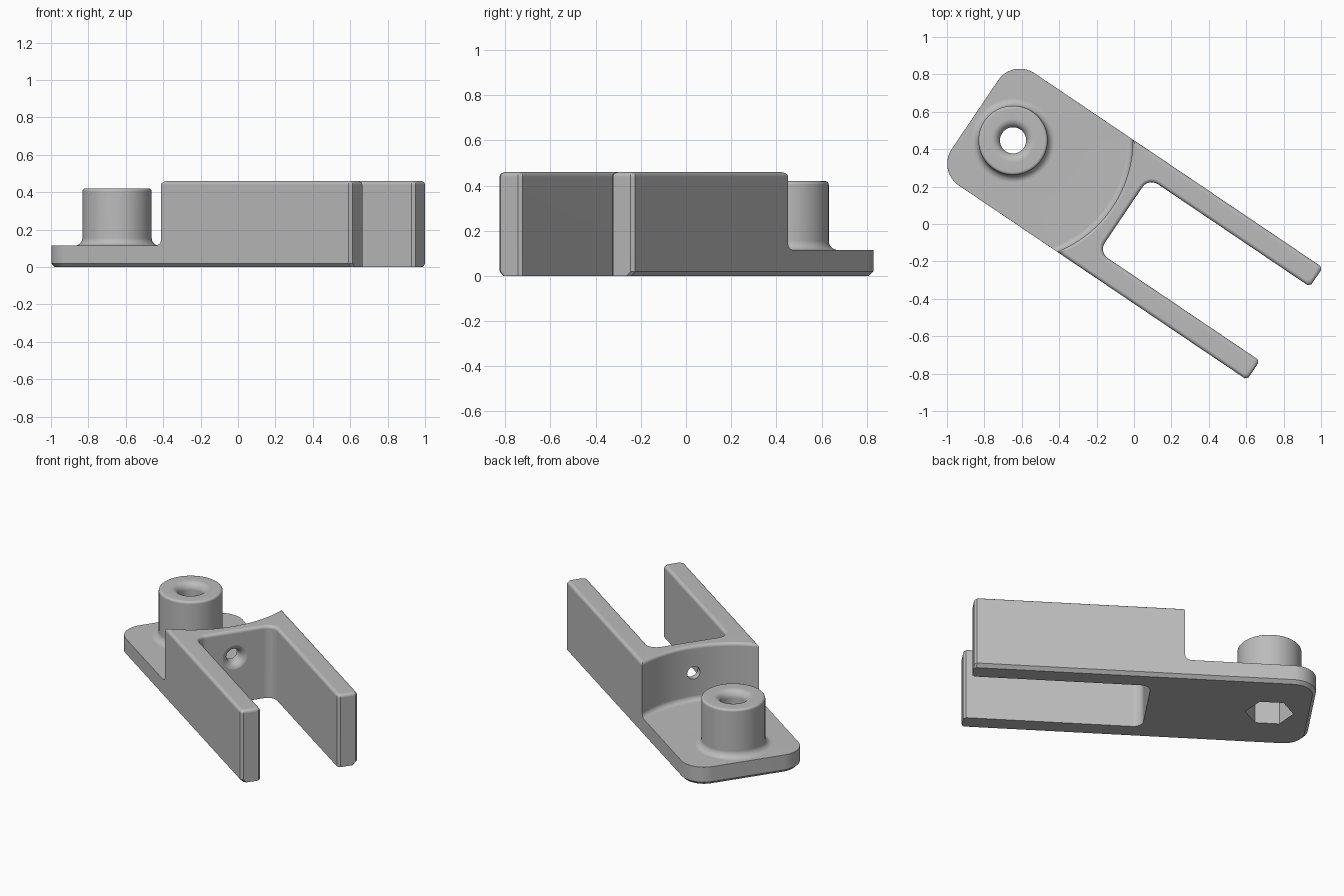
import bpy, bmesh
from math import cos, sin, pi, radians
from mathutils import Matrix, Vector

cube = bpy.data.objects.get("Cube")
if cube:
    bpy.data.objects.remove(cube, do_unlink=True)

# Main sizes, in a frame whose x axis runs along the arms
TIP, REAR, HALF_W, SLOT_HALF, SLOT_END = 0.967, -1.032, 0.362, 0.239, -0.073
CORNER_R, SLOT_R, TIP_C = 0.14, 0.06, 0.015
TOP, PLATE, BOSS_TOP, BOSS_X = 0.46, 0.115, 0.42, -0.786


def arc(cx, cy, r, a0, a1, n=8):
    return [(cx + r * cos(radians(a0 + (a1 - a0) * i / n)),
             cy + r * sin(radians(a0 + (a1 - a0) * i / n))) for i in range(n + 1)]


def fork_outline(d, s):
    """Plan outline: d insets the outside, s insets the slot and arm tips."""
    t, w, h, c = TIP - s, HALF_W - d, SLOT_HALF + s, TIP_C
    x, y = SLOT_END + SLOT_R, SLOT_HALF - SLOT_R
    rx, ry = REAR + CORNER_R, HALF_W - CORNER_R
    pts = [(t - c, -w), (t, -w + c), (t, -h - c), (t - c, -h)]
    pts += arc(x, -y, SLOT_R + s, 270, 180) + arc(x, y, SLOT_R + s, 180, 90)
    pts += [(t - c, h), (t, h + c), (t, w - c), (t - c, w)]
    pts += arc(rx, ry, CORNER_R - d, 90, 180, 12)
    pts += arc(rx, -ry, CORNER_R - d, 180, 270, 12)
    return pts


def finish(bm, name):
    bmesh.ops.remove_doubles(bm, verts=bm.verts, dist=1e-5)
    bmesh.ops.recalc_face_normals(bm, faces=bm.faces)
    me = bpy.data.meshes.new(name)
    bm.to_mesh(me)
    bm.free()
    ob = bpy.data.objects.new(name, me)
    bpy.context.collection.objects.link(ob)
    return ob


def bridge(bm, a, b):
    for i in range(len(a)):
        j = (i + 1) % len(a)
        vs = list(dict.fromkeys((a[i], a[j], b[j], b[i])))
        if len(vs) > 2:
            bm.faces.new(vs)


def lathe(name, profile, steps, matrix):
    """Solid of revolution; the profile starts and ends on the axis."""
    bm = bmesh.new()
    rings = []
    for r, z in profile:
        if r == 0:
            rings.append([bm.verts.new((0, 0, z))] * steps)
        else:
            rings.append([bm.verts.new((r * cos(2 * pi * k / steps),
                                        r * sin(2 * pi * k / steps), z)) for k in range(steps)])
    for a, b in zip(rings, rings[1:]):
        bridge(bm, a, b)
    bm.transform(matrix)
    ob = finish(bm, name)
    ob.hide_render = True
    return ob


# Forked body: stacked outlines with a chamfered base and rounded top
bm = bmesh.new()
e = 0.02
layers = [(0, e, 0), (e, 0, 0), (TOP - e, 0, 0)]
layers += [(TOP - e + e * sin(a), e - e * cos(a), e - e * cos(a))
           for a in (pi / 8, pi / 4, 3 * pi / 8, pi / 2)]
rings = [[bm.verts.new((x, y, z)) for x, y in fork_outline(d, s)] for z, d, s in layers]
for lo, hi in zip(rings, rings[1:]):
    bridge(bm, lo, hi)
bm.faces.new(rings[0])
bm.faces.new(rings[-1])
body = finish(bm, "forked_bracket")

# Cutter that leaves the boss, its flared bore and the curved wall
R = 0.64
profile = [(0, -0.1), (0.07, -0.1)]
profile += arc(0.115, BOSS_TOP - 0.045, 0.045, 180, 90, 6)
profile += arc(0.17, BOSS_TOP - 0.015, 0.015, 90, 0, 3)
profile += arc(0.225, PLATE + 0.04, 0.04, 180, 270, 6)
profile += arc(R - 0.03, PLATE + 0.03, 0.03, 270, 360, 5)
profile += arc(R + e, TOP - e + 0.001, e, 180, 90, 4)
profile += [(R + e, 0.6), (0, 0.6)]
at_boss = Matrix.Translation((BOSS_X, 0, 0))
cutters = [lathe("boss_cutter", profile, 96, at_boss)]

# Hexagonal nut pocket under the boss
cutters.append(lathe("nut_pocket_cutter",
                     [(0, -0.1), (0.14, -0.1), (0.14, 0.2), (0, 0.2)], 6, at_boss))

# Flared screw hole through the wall at the slot's end
hole = [(0, -0.25), (0.04, -0.25)]
hole += arc(0.085, SLOT_END - 0.044, 0.045, 180, 90, 6)
hole += [(0.085, 0.05), (0, 0.05)]
along_arms = Matrix.Translation((0, 0, 0.29)) @ Matrix.Rotation(pi / 2, 4, 'Y')
cutters.append(lathe("screw_hole_cutter", hole, 32, along_arms))

for c in cutters:
    mod = body.modifiers.new(c.name, 'BOOLEAN')
    mod.operation, mod.solver, mod.object = 'DIFFERENCE', 'EXACT', c
bpy.context.view_layer.update()
cut = bpy.data.meshes.new_from_object(body.evaluated_get(bpy.context.evaluated_depsgraph_get()))
body.modifiers.clear()
body.data = cut
for c in cutters:
    bpy.data.objects.remove(c, do_unlink=True)

# Round the plate's upper rim, then turn the part to its resting angle
bm = bmesh.new()
bm.from_mesh(cut)
bmesh.ops.remove_doubles(bm, verts=bm.verts, dist=1e-5)
bm.normal_update()
rim = []
for ed in bm.edges:
    if len(ed.link_faces) == 2 and all(abs(v.co.z - PLATE) < 1e-4 for v in ed.verts):
        nz = sorted(abs(f.normal.z) for f in ed.link_faces)
        if nz[0] < 0.1 and nz[1] > 0.9:
            rim.append(ed)
bmesh.ops.bevel(bm, geom=rim, offset=0.015, segments=3, profile=0.5,
                affect='EDGES', clamp_overlap=True)
bm.transform(Matrix.Rotation(radians(-34), 4, 'Z') @ Matrix.Translation(Vector((0, 0.009, 0))))
bm.to_mesh(cut)
bm.free()

# Plain grey material
grey = bpy.data.materials.new("plain_grey")
grey.use_nodes = True
colour = (0.5, 0.5, 0.5, 1)
grey.diffuse_color = colour
grey.node_tree.nodes["Principled BSDF"].inputs["Base Color"].default_value = colour
body.data.materials.clear()
body.data.materials.append(grey)

# Smooth curves, crisp edges
bpy.ops.object.select_all(action='DESELECT')
body.select_set(True)
bpy.context.view_layer.objects.active = body
bpy.ops.object.shade_smooth_by_angle(angle=radians(32))
wn = body.modifiers.new("even_shading", 'WEIGHTED_NORMAL')
wn.keep_sharp = True
